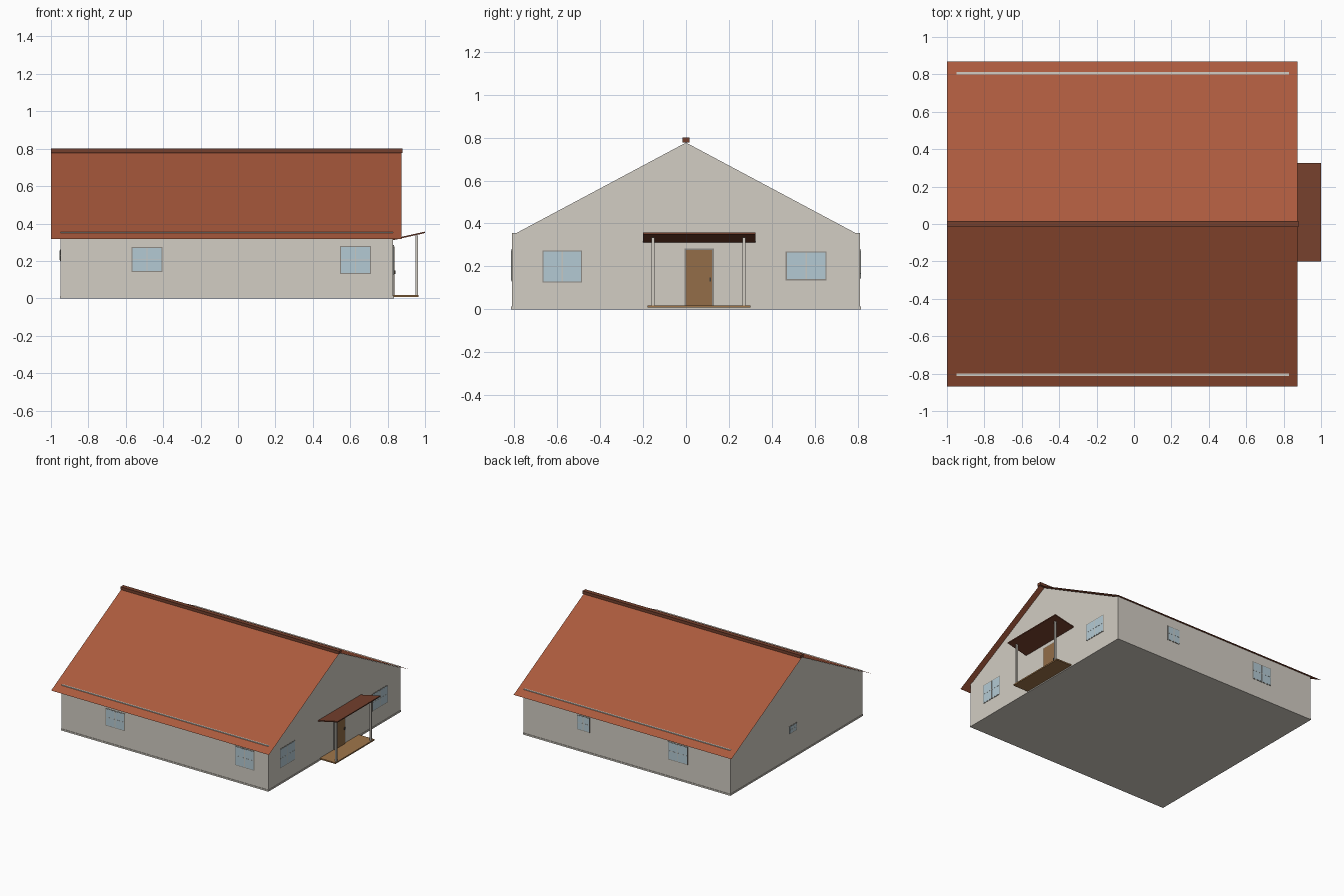
import bpy
import bmesh
from mathutils import Matrix

cube = bpy.data.objects.get("Cube")
if cube:
    bpy.data.objects.remove(cube, do_unlink=True)


def material(name, hex_code):
    """Flat material from an sRGB hex colour, converted to linear."""
    srgb = [int(hex_code[i:i + 2], 16) / 255 for i in (0, 2, 4)]
    colour = [((c + 0.055) / 1.055) ** 2.4 for c in srgb] + [1]
    mat = bpy.data.materials.new(name)
    mat.use_nodes = True
    mat.diffuse_color = colour
    bsdf = next(n for n in mat.node_tree.nodes if n.type == 'BSDF_PRINCIPLED')
    bsdf.inputs["Base Color"].default_value = colour
    return mat


WALL = material("plaster", "d2cdc3")
ROOF = material("terracotta", "ab5a3d")
TRIM = material("dark_red_brown", "75402d")
GLASS = material("pale_blue_glass", "b4cad4")
FRAME = material("grey_frame", "8d8a83")
BAR = material("light_grey_bar", "c6c8c4")
WOOD = material("door_wood", "936d48")
DECK = material("deck_wood", "a0764a")
METAL = material("dark_metal", "45413c")


def mesh_object(name, verts, faces, mat):
    mesh = bpy.data.meshes.new(name)
    mesh.from_pydata(verts, [], faces)
    mesh.materials.append(mat)
    obj = bpy.data.objects.new(name, mesh)
    bpy.context.collection.objects.link(obj)
    return obj


def box(name, low, high, mat):
    bm = bmesh.new()
    size = [b - a for a, b in zip(low, high)]
    mid = [(a + b) / 2 for a, b in zip(low, high)]
    bmesh.ops.create_cube(bm, size=1, matrix=Matrix.Translation(mid) @ Matrix.Diagonal((*size, 1)))
    obj = mesh_object(name, [], [], mat)
    bm.to_mesh(obj.data)
    bm.free()
    return obj


def prism(name, profile, axis, start, end, mat):
    """Extrude a profile along x (profile is y, z) or y (profile is x, z)."""
    n = len(profile)
    place = (lambda t, a, z: (t, a, z)) if axis == 'x' else (lambda t, a, z: (a, t, z))
    verts = [place(t, a, z) for t in (start, end) for a, z in profile]
    faces = [list(range(n)), list(range(n, 2 * n))]
    faces += [[i, (i + 1) % n, (i + 1) % n + n, i + n] for i in range(n)]
    obj = mesh_object(name, verts, faces, mat)
    bm = bmesh.new()
    bm.from_mesh(obj.data)
    bmesh.ops.recalc_face_normals(bm, faces=bm.faces)
    bm.to_mesh(obj.data)
    bm.free()
    return obj


X0, X1, Y = -0.95, 0.83, 0.812
EAVE, RIDGE = 0.355, 0.78

# Wall faces: axis across the wall, wall plane, outward sign
SIDES = {"front": ('x', -Y, -1), "back": ('x', Y, 1),
         "left": ('y', X1, 1), "right": ('y', X0, -1)}


def plate(name, side, a0, a1, z0, z1, inner, outer, mat):
    """Thin plate on a wall, between two distances out from it."""
    axis, plane, sign = SIDES[side]
    d0, d1 = sorted((plane + sign * inner, plane + sign * outer))
    if axis == 'x':
        return box(name, (a0, d0, z0), (a1, d1, z1), mat)
    return box(name, (d0, a0, z0), (d1, a1, z1), mat)


def window(name, side, a0, a1, z0, z1):
    edge, bar = 0.005, 0.003
    mid, middle = (a0 + a1) / 2, (z0 + z1) / 2
    plate(name + "_frame", side, a0, a1, z0, z1, -0.004, 0.002, FRAME)
    plate(name + "_glass", side, a0 + edge, a1 - edge, z0 + edge, z1 - edge, 0, 0.003, GLASS)
    plate(name + "_mullion", side, mid - bar, mid + bar, z0 + edge, z1 - edge, 0, 0.0045, BAR)
    plate(name + "_crossbar", side, a0 + edge, a1 - edge, middle - bar / 2, middle + bar / 2, 0, 0.004, BAR)


# Walls, floor slab and gables
box("walls", (X0, -Y, 0.004), (X1, Y, EAVE), WALL)
box("floor_slab", (X0 - 0.003, -Y - 0.004, 0), (X1 + 0.003, Y + 0.004, 0.012), WALL)
for name, x in (("left_gable", X1), ("right_gable", X0 + 0.01)):
    prism(name, [(-0.797, EAVE - 0.003), (0.797, EAVE - 0.003), (0, RIDGE - 0.003)],
          'x', x - 0.01, x, WALL)

# Paper-thin pitched roof; the wall tops show through along the eaves
ends, low = (-1, 0.875), 0.318
mesh_object("roof", [(x, y, z) for y, z in ((-0.87, low), (0, RIDGE), (0.87, low)) for x in ends],
            [(0, 1, 3, 2), (2, 3, 5, 4)], ROOF)
box("ridge_cap", (-1, -0.017, RIDGE - 0.002), (0.88, 0.017, 0.80), TRIM)

# Windows
window("front_window_a", "front", -0.57, -0.405, 0.14, 0.275)
window("front_window_b", "front", 0.545, 0.71, 0.13, 0.28)
window("back_window_small", "back", 0.26, 0.37, 0.165, 0.28)
window("back_window_large", "back", -0.585, -0.415, 0.14, 0.28)
window("left_window_a", "left", -0.67, -0.485, 0.125, 0.275)
window("left_window_b", "left", 0.465, 0.655, 0.135, 0.27)
window("right_window", "right", -0.005, 0.09, 0.20, 0.26)

# Front door under the porch
plate("door_frame", "left", -0.008, 0.13, 0.015, 0.284, -0.004, 0.004, FRAME)
plate("door", "left", 0.0, 0.122, 0.015, 0.277, 0, 0.007, WOOD)
plate("door_handle", "left", 0.11, 0.117, 0.13, 0.148, 0, 0.012, METAL)

# Porch deck, posts and canopy rising outwards
box("porch_deck", (X1, -0.18, 0.008), (0.965, 0.30, 0.018), DECK)
for name, y in (("porch_post_front", -0.155), ("porch_post_back", 0.27)):
    box(name, (0.948, y - 0.007, 0.015), (0.962, y + 0.007, 0.335), WALL)
prism("porch_canopy", [(X1, 0.311), (1, 0.349), (1, 0.357), (X1, 0.319)],
      'y', -0.20, 0.325, TRIM)
